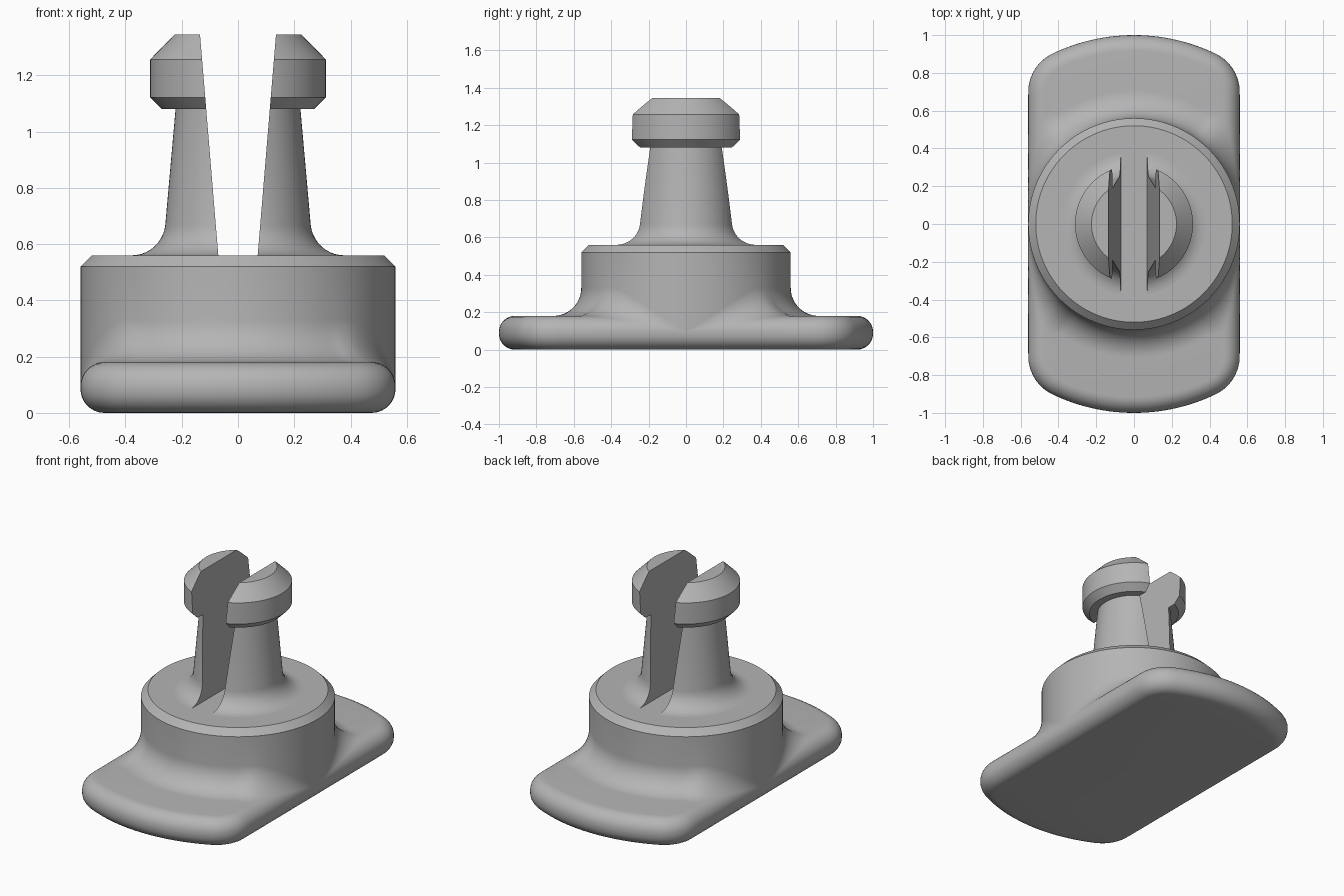
import bpy, bmesh
from math import sin, cos, tan, pi, asin, sqrt, atan2, copysign
from mathutils import Vector

cube = bpy.data.objects.get("Cube")
if cube:
    bpy.data.objects.remove(cube, do_unlink=True)

grey = bpy.data.materials.new("plain grey")
grey.use_nodes = True
COLOUR = (0.46, 0.46, 0.46, 1)
grey.diffuse_color = COLOUR
grey.node_tree.nodes["Principled BSDF"].inputs["Base Color"].default_value = COLOUR

DRUM_R = 0.56       # drum radius, also half the plate width
FILLET = 0.15       # fillet between drum and plate
EDGE = 0.085        # rounded plate edge
THICK = 0.18        # plate thickness
CORNER = 0.223      # plate corner radius
CORNER_AT = Vector((DRUM_R - CORNER, 0.70))


def finish(bm, name):
    bmesh.ops.remove_doubles(bm, verts=bm.verts, dist=1e-5)
    bmesh.ops.recalc_face_normals(bm, faces=bm.faces)
    mesh = bpy.data.meshes.new(name)
    bm.to_mesh(mesh)
    bm.free()
    mesh.materials.append(grey)
    obj = bpy.data.objects.new(name, mesh)
    bpy.context.collection.objects.link(obj)
    bpy.ops.object.select_all(action='DESELECT')
    obj.select_set(True)
    bpy.context.view_layer.objects.active = obj
    bpy.ops.object.shade_smooth_by_angle(angle=pi / 6)
    return obj


def loft(sections):
    """Join a closed circle of equal-length sections and cap both ends."""
    bm = bmesh.new()
    cols = [[bm.verts.new(p) for p in s] for s in sections]
    for a, b in zip(cols, cols[1:] + cols[:1]):
        for i in range(len(a) - 1):
            bm.faces.new((a[i], a[i + 1], b[i + 1], b[i]))
    bm.faces.new([c[0] for c in cols])
    bm.faces.new([c[-1] for c in cols])
    return bm


def plate_outline(t):
    """Outline point and outward normal of the plate in direction t."""
    d = Vector((abs(cos(t)), abs(sin(t))))
    angle = atan2(d.y, d.x)
    if angle < atan2(CORNER_AT.y, DRUM_R):
        p, n = Vector((DRUM_R, DRUM_R * tan(angle))), Vector((1, 0))
    elif angle < atan2(CORNER_AT.y, CORNER_AT.x):
        along = d.dot(CORNER_AT)
        p = d * (along + sqrt(along ** 2 - CORNER_AT.length_squared + CORNER ** 2))
        n = (p - CORNER_AT).normalized()
    else:
        p, n = d.copy(), d.copy()
    for v in (p, n):
        v.x, v.y = copysign(v.x, cos(t)), copysign(v.y, sin(t))
    return p, n


def body_section(t):
    d = Vector((cos(t), sin(t)))
    p, n = plate_outline(t)
    gap = max(p.length - DRUM_R, 0)
    reach = FILLET + EDGE
    short = reach - min(gap, reach)
    rise = sqrt(max(reach ** 2 - short ** 2, 0))
    start = asin(min(rise / reach, 1))       # where the fillet meets the edge
    top_z = THICK - EDGE
    # chamfered drum rim
    out = [(d * (DRUM_R - 0.04), 0.56), (d * DRUM_R, 0.52)]
    # fillet, leaning over to meet the plate edge squarely
    lean = (d - n) * EDGE * (1 - cos(start)) * max(0, 1 - max(0, gap - reach) / 0.2)
    for i in range(13):
        u = i / 12
        a = pi + start * u
        r = DRUM_R + FILLET * (1 + cos(a))
        out.append((d * r + lean * u, top_z + rise + FILLET * sin(a)))
    # rounded plate edge, upper then lower
    for i in range(9):
        a = start * (1 - i / 8)
        out.append((p - n * EDGE * (1 - cos(a)), top_z + EDGE * sin(a)))
    for i in range(9):
        a = pi / 2 * i / 8
        out.append((p - n * EDGE * (1 - cos(a)), EDGE * (1 - sin(a))))
    return [(v.x, v.y, z) for v, z in out]


# Plate and drum in one body
STEPS = 192
finish(loft([body_section(2 * pi * k / STEPS) for k in range(STEPS)]), "plate_and_drum")

# Split pin with a flared foot and a barbed head
foot = [(0.378 + 0.12 * cos(a), 0.68 + 0.12 * sin(a))
        for a in (pi * 1.5 - (pi / 2 - 0.09) * i / 10 for i in range(11))]
profile = [(0.378, 0.5)] + foot + [(0.222, 1.08), (0.27, 1.08), (0.312, 1.122),
                                   (0.312, 1.257), (0.225, 1.345)]
SLOT_LOW, SLOT_HIGH = Vector((0.07, 0, 0.56)), Vector((0.135, 0, 1.345))

for side, name in ((1, "left_prong"), (-1, "right_prong")):
    bm = loft([[(r * cos(t), r * sin(t), z) for r, z in profile]
               for t in (2 * pi * k / 96 for k in range(96))])
    slope = SLOT_HIGH - SLOT_LOW
    normal = Vector((side * slope.z, 0, -slope.x))
    bmesh.ops.bisect_plane(bm, geom=bm.verts[:] + bm.edges[:] + bm.faces[:],
                           plane_co=(side * SLOT_LOW.x, 0, SLOT_LOW.z),
                           plane_no=normal, clear_inner=True)
    bmesh.ops.contextual_create(bm, geom=[e for e in bm.edges if e.is_boundary])
    finish(bm, name)
